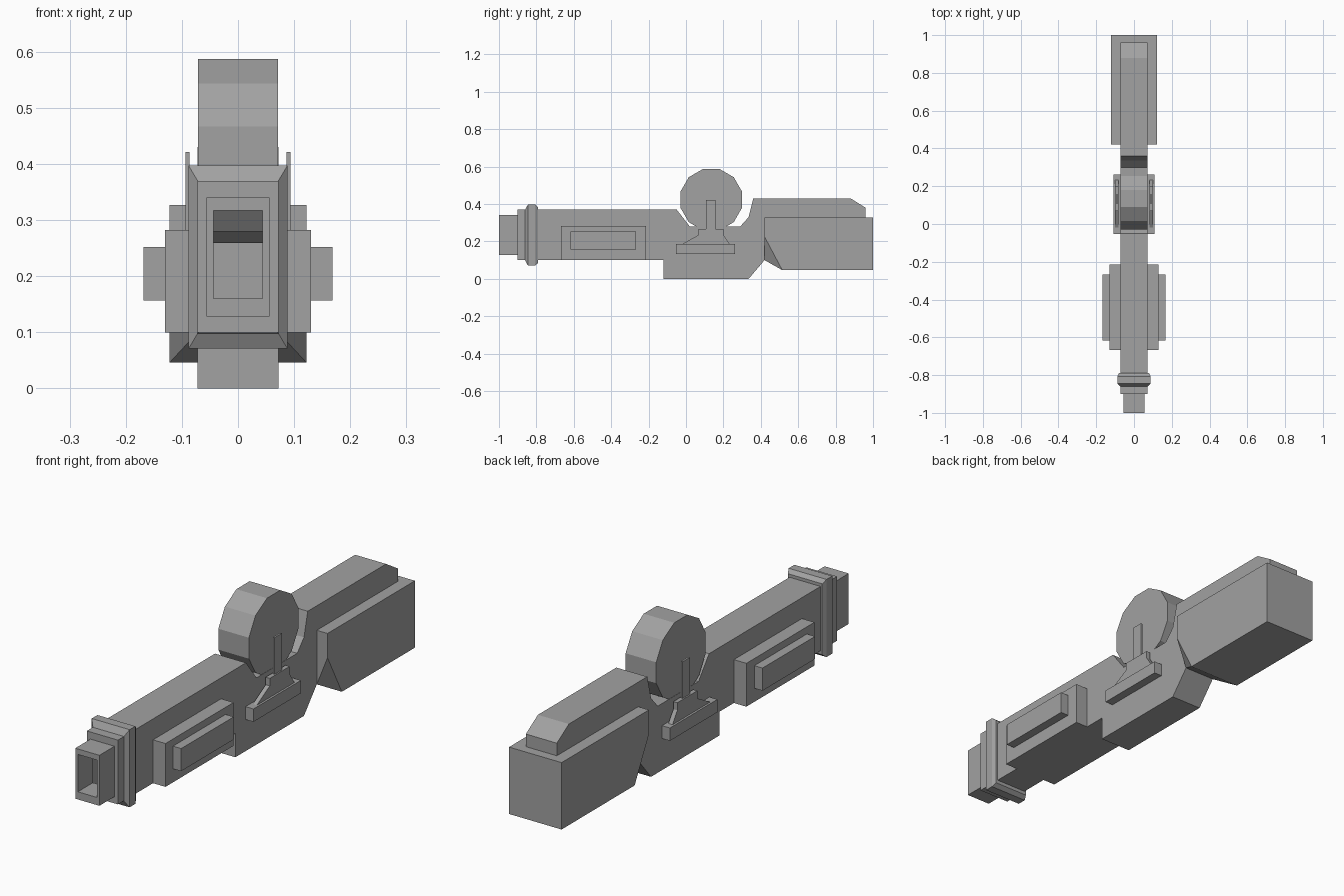
import bpy, bmesh, math
from mathutils import Vector

cube = bpy.data.objects.get("Cube")
if cube:
    bpy.data.objects.remove(cube, do_unlink=True)

GREY = (0.36, 0.36, 0.36, 1)
metal = bpy.data.materials.new("plain_grey")
metal.use_nodes = True
metal.diffuse_color = GREY
metal.node_tree.nodes["Principled BSDF"].inputs["Base Color"].default_value = GREY


def finish(name, bm):
    bmesh.ops.recalc_face_normals(bm, faces=bm.faces)
    mesh = bpy.data.meshes.new(name)
    bm.to_mesh(mesh)
    bm.free()
    mesh.materials.append(metal)
    obj = bpy.data.objects.new(name, mesh)
    bpy.context.collection.objects.link(obj)
    return obj


def prism(name, profile, x0, x1, open_front=False):
    """Extrude a (y, z) side profile from x0 to x1."""
    bm = bmesh.new()
    face = bm.faces.new([bm.verts.new((x0, y, z)) for y, z in profile])
    new = bmesh.ops.extrude_face_region(bm, geom=[face])["geom"]
    moved = [v for v in new if isinstance(v, bmesh.types.BMVert)]
    bmesh.ops.translate(bm, verts=moved, vec=(x1 - x0, 0, 0))
    if open_front:
        front = min(bm.faces, key=lambda f: f.calc_center_median().y)
        bmesh.ops.delete(bm, geom=[front], context="FACES_ONLY")
    return finish(name, bm)


def rect(y0, y1, z0, z1):
    return [(y0, z0), (y1, z0), (y1, z1), (y0, z1)]


def both_sides(name, profile, inner, outer):
    prism("left_" + name, profile, inner, outer)
    prism("right_" + name, profile, -outer, -inner)


def loft(name, sections, closed=False):
    """Join rectangular sections (y, half width, z low, z high) along y."""
    bm = bmesh.new()
    rings = [[bm.verts.new(p) for p in ((-w, y, a), (w, y, a), (w, y, b), (-w, y, b))]
             for y, w, a, b in sections]
    pairs = list(zip(rings, rings[1:]))
    if closed:
        pairs.append((rings[-1], rings[0]))
    for r, s in pairs:
        for i in range(4):
            j = (i + 1) % 4
            bm.faces.new((r[i], r[j], s[j], s[i]))
    return finish(name, bm)


# Main body, hollow behind the muzzle
W = 0.072
prism("body", [(-0.9, 0.10), (-0.12, 0.10), (-0.12, 0), (0.335, 0), (0.42, 0.10),
               (0.96, 0.10), (0.96, 0.38), (0.88, 0.43), (0.36, 0.43), (0.335, 0.33),
               (0.29, 0.28), (0.02, 0.28), (-0.05, 0.37), (-0.9, 0.37)],
      -W, W, open_front=True)

# Muzzle with its opening, and the bevelled collar behind it
loft("muzzle", [(-0.9, W, 0.10, 0.37), (-0.9, 0.056, 0.128, 0.34), (-1, 0.056, 0.128, 0.34),
                (-1, 0.044, 0.16, 0.317), (-0.9, 0.044, 0.16, 0.317)])
loft("collar", [(-0.86, W, 0.098, 0.37), (-0.845, 0.088, 0.071, 0.397),
                (-0.807, 0.088, 0.071, 0.397), (-0.79, 0.08, 0.085, 0.383),
                (-0.79, 0.07, 0.10, 0.37)], closed=True)

# Drum
drum = []
for i in range(12):
    a = math.radians(15 + 30 * i)
    drum.append((0.135 + 0.17 * math.cos(a), 0.423 + 0.17 * math.sin(a)))
prism("drum", drum, -0.071, 0.071)

# Stepped side panels
both_sides("side_panel", rect(-0.667, -0.215, 0.10, 0.282), 0.07, 0.13)
both_sides("raised_panel", rect(-0.617, -0.268, 0.157, 0.252), 0.13, 0.168)

# Drum brackets: ledge, tapered plate and thin post
both_sides("bracket_ledge", rect(-0.053, 0.262, 0.133, 0.187), 0.07, 0.109)
both_sides("bracket_plate", [(-0.018, 0.187), (0.232, 0.187), (0.2, 0.235), (0.2, 0.267),
                             (0.068, 0.267), (0.068, 0.235)], 0.081, 0.1)
both_sides("bracket_post", rect(0.108, 0.157, 0.267, 0.421), 0.086, 0.094)

# Wide rear block, its lower front corners tapering into the body
bm = bmesh.new()
H = 0.122
for s in (-1, 1):
    for x, y, z in ((H, 0.42, 0.327), (H, 0.42, 0.225), (W, 0.42, 0.10),
                    (H, 0.515, 0.046), (H, 1, 0.046), (H, 1, 0.327)):
        bm.verts.new(Vector((s * x, y, z)))
bmesh.ops.convex_hull(bm, input=bm.verts)
bmesh.ops.dissolve_limit(bm, angle_limit=0.02, verts=bm.verts, edges=bm.edges)
finish("rear_block", bm)
